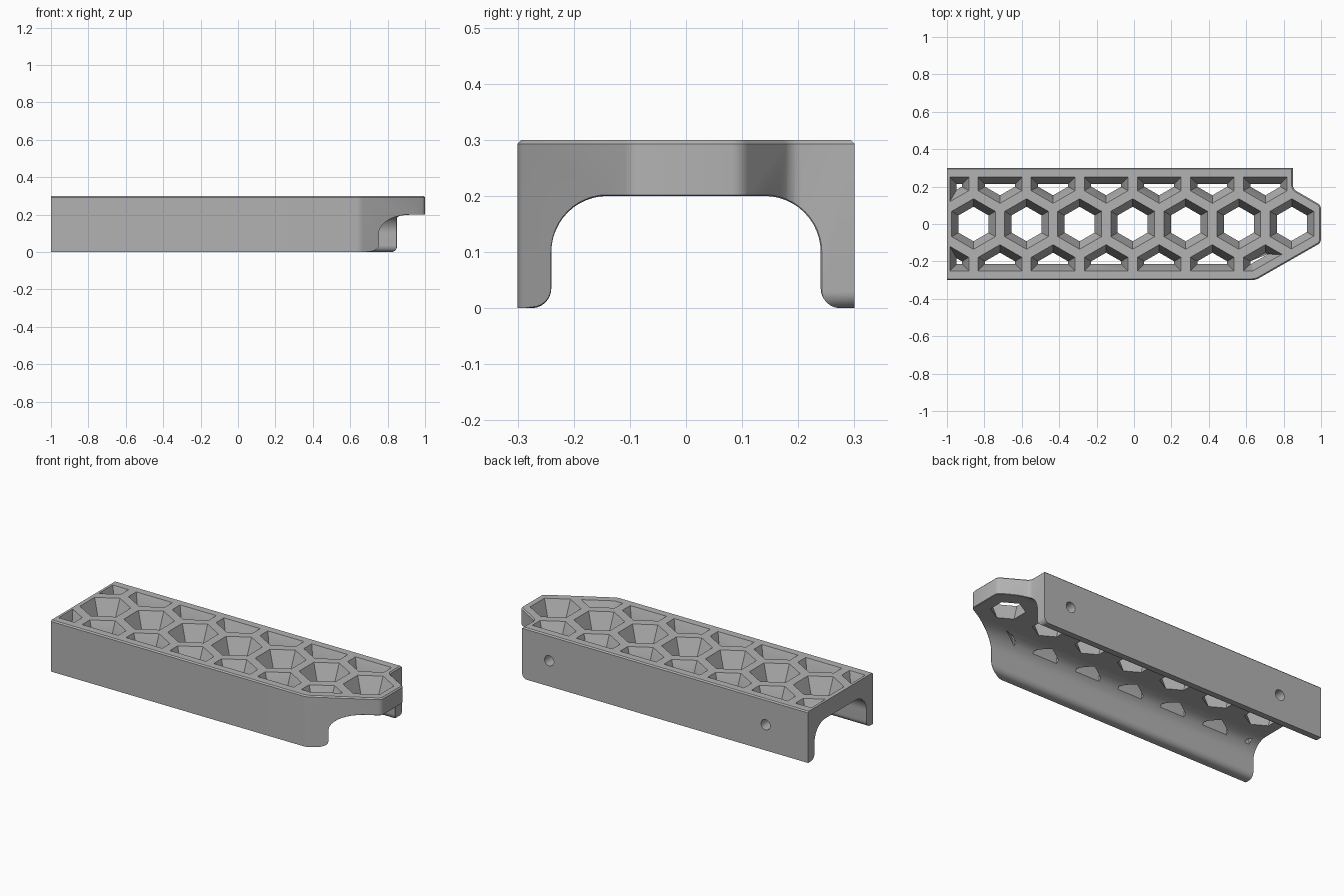
import bpy, bmesh
from math import sin, cos, pi, radians
from mathutils import Vector

if "Cube" in bpy.data.objects:
    bpy.data.objects.remove(bpy.data.objects["Cube"])

PITCH, HEX, INSET, TOP, DECK = 0.2837, 0.117, 0.037, 0.3, 0.2


def arc(cx, cy, r, a0, a1, n=10):
    return [(cx + r * cos(radians(a0 + (a1 - a0) * i / n)),
             cy + r * sin(radians(a0 + (a1 - a0) * i / n))) for i in range(n + 1)]


def new_object(name, bm):
    bmesh.ops.recalc_face_normals(bm, faces=bm.faces)
    mesh = bpy.data.meshes.new(name)
    bm.to_mesh(mesh)
    bm.free()
    ob = bpy.data.objects.new(name, mesh)
    bpy.context.collection.objects.link(ob)
    return ob


def prism(points, axis, lo, hi):
    """Extrude a 2D outline along one axis."""
    bm = bmesh.new()
    place = {"X": lambda a, b: (lo, a, b), "Y": lambda a, b: (a, lo, b),
             "Z": lambda a, b: (a, b, lo)}[axis]
    face = bm.faces.new([bm.verts.new(place(*p)) for p in points])
    out = bmesh.ops.extrude_face_region(bm, geom=[face])
    step = Vector([hi - lo if axis == k else 0 for k in "XYZ"])
    bmesh.ops.translate(bm, vec=step,
                        verts=[v for v in out["geom"] if isinstance(v, bmesh.types.BMVert)])
    bmesh.ops.recalc_face_normals(bm, faces=bm.faces)
    return bm


def boolean(ob, cutter, operation="DIFFERENCE"):
    cutter.hide_render = True
    mod = ob.modifiers.new("cut", "BOOLEAN")
    mod.operation, mod.object, mod.solver = operation, cutter, "EXACT"
    deps = bpy.context.evaluated_depsgraph_get()
    ob.data = bpy.data.meshes.new_from_object(ob.evaluated_get(deps))
    ob.modifiers.clear()
    bpy.data.objects.remove(cutter)


def add_cell(target, cx, cy, zlo, zhi, inset, slope):
    """Hexagonal pocket clipped by the rim; sloped or straight sides."""
    bm = bmesh.new()
    bmesh.ops.create_cube(bm, size=1)
    for v in bm.verts:
        v.co = (cx + v.co.x, cy + v.co.y, zhi if v.co.z > 0 else zlo)
    sides = []
    for k in range(6):
        n = Vector((cos(k * pi / 3), sin(k * pi / 3), 0))
        sides.append((n, n.dot(Vector((cx, cy, 0))) + HEX))
    diagonal = Vector((0.2, -0.35, 0)).normalized()
    sides += [(Vector((0, 1, 0)), 0.25), (Vector((0, -1, 0)), 0.25),
              (Vector((-1, 0, 0)), 0.985),
              (diagonal, diagonal.dot(Vector((0.65, -0.3, 0))) - 0.05)]
    for n, d in sides:
        point = n * (d - inset) + Vector((0, 0, TOP))
        normal = n - Vector((0, 0, slope))
        bmesh.ops.bisect_plane(bm, geom=bm.verts[:] + bm.edges[:] + bm.faces[:],
                               plane_co=point, plane_no=normal, clear_outer=True)
        rim = [e for e in bm.edges if e.is_boundary]
        if rim:
            bmesh.ops.holes_fill(bm, edges=rim, sides=0)
    bmesh.ops.recalc_face_normals(bm, faces=bm.faces)
    piece = bpy.data.meshes.new("cell")
    bm.to_mesh(piece)
    bm.free()
    target.from_mesh(piece)
    bpy.data.meshes.remove(piece)


# Arched channel section
half = arc(0.275, 0.035, 0.035, 270, 180, 6) + arc(0.14, 0.1, 0.1, 0, 90, 12)
section = [(0.35, 0)] + half + [(-y, z) for y, z in reversed(half)]
section += [(-0.35, 0), (-0.35, TOP), (0.35, TOP)]
tray = new_object("perforated_channel", prism(section, "X", -1.1, 1.1))

# Plan outline with softened corners at the pointed end
plan = [(-1, -0.3), (0.65, -0.3), (1, -0.1), (1, 0.1), (0.85, 0.187), (0.85, 0.3), (-1, 0.3)]
bm = prism(plan, "Z", -0.1, 0.4)
soft = [e for e in bm.edges if abs(e.verts[0].co.z - e.verts[1].co.z) > 0.1
        and e.verts[0].co.x > 0.6 and e.verts[0].co.y < 0.29]
bmesh.ops.bevel(bm, geom=soft, offset=0.018, segments=3, profile=0.5, affect="EDGES")
boolean(tray, new_object("plan_cutter", bm), "INTERSECT")


# Chamfers on the top rim and on the arch at the pointed end
def is_top(a, b):
    return a.normal.z > 0.9 and abs(b.normal.z) < 0.1 and b.normal.x > -0.5


def is_arch(a, b):
    mid = a.calc_center_median()
    return (abs(a.normal.x) < 0.01 and mid.z < 0.21 and abs(mid.y) < 0.28 and
            a.normal.z < 0.9 and b.normal.x > 0.3 and abs(b.normal.z) < 0.1)


bm = bmesh.new()
bm.from_mesh(tray.data)
for rule, size in ((is_top, 0.007), (is_arch, 0.01)):
    bm.normal_update()
    edges = [e for e in bm.edges if len(e.link_faces) == 2 and
             (rule(*e.link_faces) or rule(*reversed(e.link_faces)))]
    bmesh.ops.bevel(bm, geom=edges, offset=size, segments=1, affect="EDGES", clamp_overlap=True)
bm.to_mesh(tray.data)
bm.free()

# Rounded lower corner of the back wall
corner = arc(0.82, 0.03, 0.03, 270, 360, 6) + [(0.87, 0.03), (0.87, -0.02), (0.82, -0.02)]
boolean(tray, new_object("corner_cutter", prism(corner, "Y", 0.1, 0.4)))

# Honeycomb: tapered pockets over straight through-openings
centres = [(-1 + PITCH * (i + 0.5 * (row == 0)), row * PITCH * sin(pi / 3))
           for row in (-1, 0, 1) for i in range(7)]
for zlo, zhi, inset, slope in ((DECK, TOP + 0.01, 0, INSET / (TOP - DECK)),
                               (0.1, DECK + 0.02, INSET, 0)):
    cells = bmesh.new()
    for cx, cy in centres:
        add_cell(cells, cx, cy, zlo, zhi, inset, slope)
    boolean(tray, new_object("honeycomb_cutter", cells))

# Screw holes through the back wall
for x in (0.675, -0.725):
    hole = prism(arc(x, 0.15, 0.03, 0, 345, 23), "Y", 0.2, 0.4)
    boolean(tray, new_object("screw_hole_cutter", hole))

# Plain grey finish
grey = bpy.data.materials.new("plain_grey")
grey.use_nodes = True
colour = (0.45, 0.45, 0.45, 1)
grey.diffuse_color = colour
grey.node_tree.nodes["Principled BSDF"].inputs["Base Color"].default_value = colour
tray.data.materials.clear()
tray.data.materials.append(grey)
for poly in tray.data.polygons:
    poly.material_index = 0

bpy.ops.object.select_all(action="DESELECT")
tray.select_set(True)
bpy.context.view_layer.objects.active = tray
bpy.ops.object.shade_smooth_by_angle(angle=radians(25))
